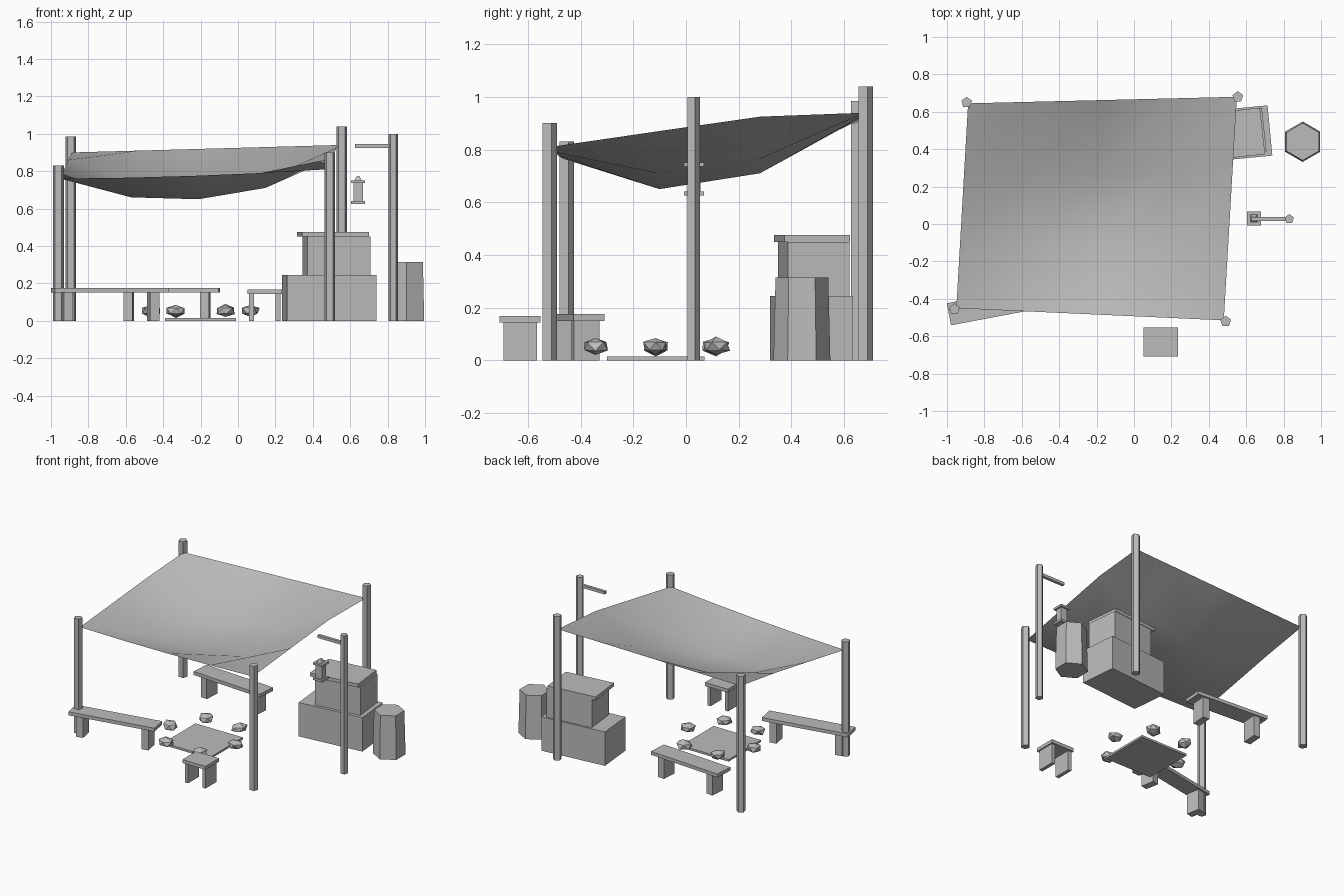
import bpy, bmesh, math, random
from mathutils import Matrix, Vector

old = bpy.data.objects.get("Cube")
if old:
    bpy.data.objects.remove(old, do_unlink=True)

GREY = (0.5, 0.5, 0.5, 1.0)
grey = bpy.data.materials.new("plain_grey")
grey.use_nodes = True
grey.diffuse_color = GREY
for node in grey.node_tree.nodes:
    if node.type == 'BSDF_PRINCIPLED':
        node.inputs["Base Color"].default_value = GREY


def finish(name, bm, smooth=False):
    """Turn a bmesh into a named grey object."""
    mesh = bpy.data.meshes.new(name)
    bm.to_mesh(mesh)
    bm.free()
    mesh.materials.append(grey)
    for poly in mesh.polygons:
        poly.use_smooth = smooth
    obj = bpy.data.objects.new(name, mesh)
    bpy.context.collection.objects.link(obj)
    return obj


def place(x, y, z, turn=0.0):
    return Matrix.Translation((x, y, z)) @ Matrix.Rotation(math.radians(turn), 4, 'Z')


def add_box(bm, frame, centre, size):
    """Box inside a placed frame."""
    m = frame @ Matrix.Translation(centre) @ Matrix.Diagonal((*size, 1))
    bmesh.ops.create_cube(bm, size=1, matrix=m)


def add_prism(bm, sides, x, y, z0, z1, r0, r1, turn=0.0):
    """Upright prism or truncated cone from z0 to z1."""
    bmesh.ops.create_cone(bm, cap_ends=True, segments=sides, radius1=r0, radius2=r1,
                          depth=z1 - z0, matrix=place(x, y, (z0 + z1) / 2, turn))


def box(name, x, y, z0, z1, sx, sy, turn=0.0):
    bm = bmesh.new()
    add_box(bm, place(x, y, 0, turn), (0, 0, (z0 + z1) / 2), (sx, sy, z1 - z0))
    return finish(name, bm)


def prism(name, sides, *args):
    bm = bmesh.new()
    add_prism(bm, sides, *args)
    return finish(name, bm)


def bench(name, x, y, turn, length, width, top, leg_offset, leg):
    """Plank seat on two block legs."""
    bm = bmesh.new()
    frame = place(x, y, 0, turn)
    under = top - 0.025
    add_box(bm, frame, (0, 0, top - 0.0125), (length, width, 0.025))
    for side in (-1, 1):
        add_box(bm, frame, (side * leg_offset, 0, under / 2), (leg, width * 0.82, under))
    return finish(name, bm)


# Awning posts
for name, x, y, height in (("post_back_right", -0.895, 0.65, 0.985),
                           ("post_back_left", 0.555, 0.68, 1.04),
                           ("post_front_left", 0.49, -0.52, 0.90),
                           ("post_front_right", -0.96, -0.455, 0.83)):
    prism(name, 5, x, y, 0, height, 0.03, 0.03)

# Sagging cloth awning, rows run from front to back
heights = ((0.76, 0.765, 0.775, 0.79, 0.81),
           (0.81, 0.66, 0.65, 0.71, 0.868),
           (0.86, 0.73, 0.71, 0.765, 0.925),
           (0.90, 0.91, 0.92, 0.93, 0.94))
front = Vector((-0.95, -0.45)), Vector((0.48, -0.515))
back = Vector((-0.887, 0.645)), Vector((0.55, 0.68))
bm = bmesh.new()
grid = []
for j, row in enumerate(heights):
    a = front[0].lerp(back[0], j / 3)
    b = front[1].lerp(back[1], j / 3)
    grid.append([bm.verts.new((*a.lerp(b, i / 4), z)) for i, z in enumerate(row)])
for low, high in zip(grid, grid[1:]):
    for i in range(4):
        bm.faces.new((low[i], low[i + 1], high[i + 1], high[i]))
finish("cloth_awning", bm, smooth=True)

# Stacked crates with a lid
box("large_crate", 0.488, 0.477, 0, 0.245, 0.48, 0.27, 5.5)
box("small_crate", 0.527, 0.485, 0.245, 0.45, 0.34, 0.235, 6.2)
box("crate_lid", 0.508, 0.478, 0.45, 0.475, 0.36, 0.25, 6.2)

# Barrel
prism("barrel", 6, 0.902, 0.44, 0, 0.315, 0.108, 0.10)

# Lamp post with arm and hanging lantern
prism("lamp_post", 5, 0.83, 0.027, 0, 1.0, 0.026, 0.026)
box("lamp_arm", 0.725, 0.027, 0.925, 0.946, 0.2, 0.02)
bm = bmesh.new()
lantern = place(0.642, 0.03, 0)
add_box(bm, lantern, (0, 0, 0.633), (0.075, 0.075, 0.015))
add_box(bm, lantern, (0, 0, 0.688), (0.05, 0.05, 0.095))
add_box(bm, lantern, (0, 0, 0.743), (0.075, 0.075, 0.015))
add_prism(bm, 4, 0.642, 0.03, 0.75, 0.775, 0.028, 0.008, 45)
finish("lantern", bm)

# Benches and stool
bench("front_bench", -0.685, -0.425, 10.7, 0.62, 0.12, 0.175, 0.235, 0.05)
bench("back_bench", -0.38, 0.49, -4, 0.56, 0.135, 0.175, 0.205, 0.05)
bench("stool", 0.143, -0.63, 0, 0.185, 0.155, 0.168, 0.07, 0.026)

# Hearth slab ringed by rough stones
box("hearth_slab", -0.2, -0.115, 0, 0.015, 0.38, 0.37)
random.seed(4)
for k in range(6):
    angle = math.radians(60 * k)
    bm = bmesh.new()
    bmesh.ops.create_icosphere(bm, subdivisions=1, radius=1)
    for v in bm.verts:
        v.co *= random.uniform(0.85, 1.15)
    shape = (place(-0.2 + 0.265 * math.cos(angle), -0.115 + 0.265 * math.sin(angle), 0.053, 50 * k)
             @ Matrix.Diagonal((0.056, 0.05, 0.034, 1)))
    bm.transform(shape)
    finish(f"hearth_stone_{k + 1}", bm)
